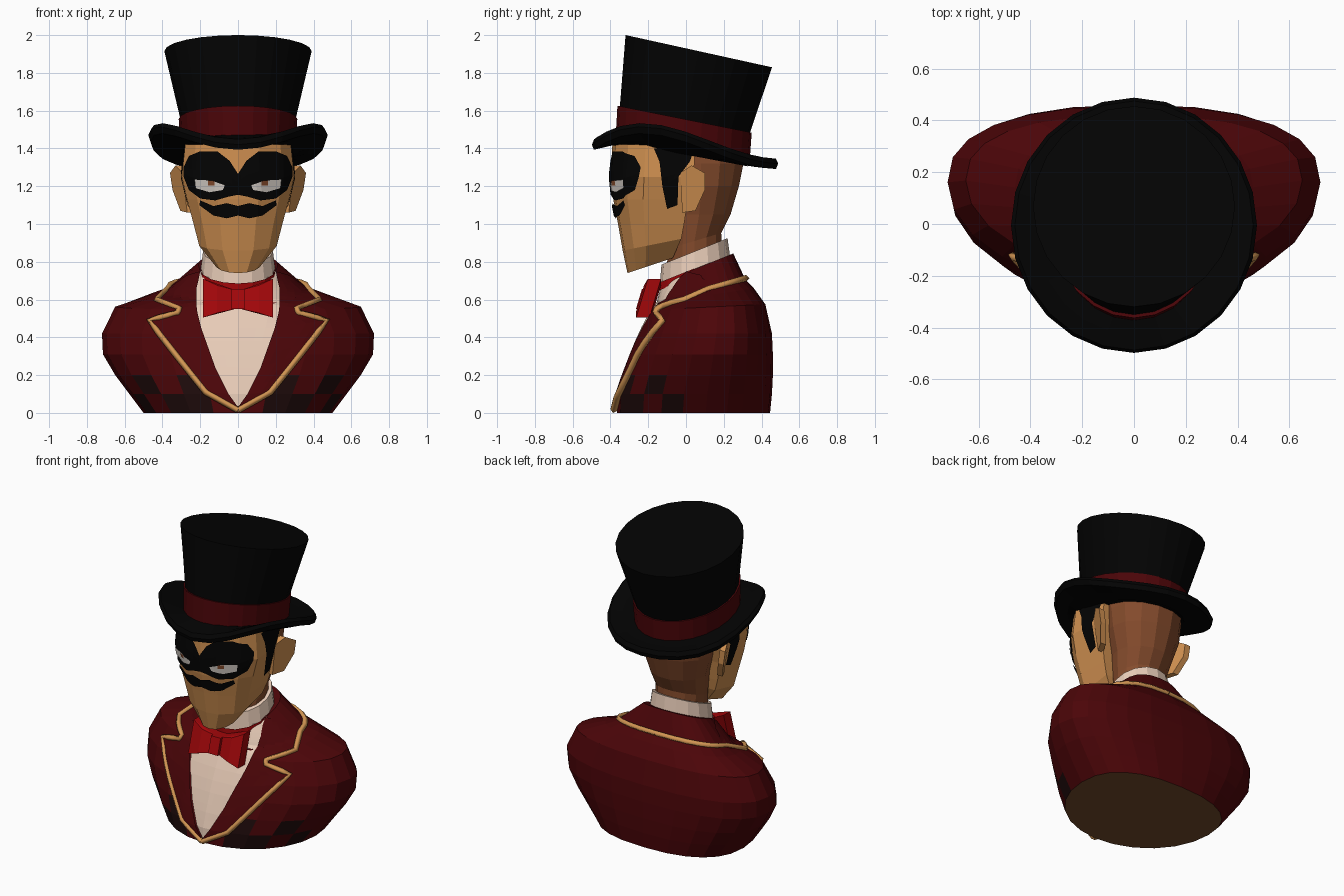
import bpy, bmesh, math
from mathutils import Vector
from mathutils.bvhtree import BVHTree

if "Cube" in bpy.data.objects:
    bpy.data.objects.remove(bpy.data.objects["Cube"])


def material(name, *rgb):
    m = bpy.data.materials.new(name)
    m.use_nodes = True
    m.diffuse_color = (*rgb, 1)
    m.node_tree.nodes["Principled BSDF"].inputs["Base Color"].default_value = (*rgb, 1)
    return m


BLACK = material("hat black", .001, .001, .001)
COAT = material("coat maroon", .07, .0015, .0025)
SHADE = material("coat dark", .012, .003, .003)
RED = material("bow red", .36, .002, .003)
SHIRT = material("shirt cream", .83, .62, .49)
GOLD = material("trim gold", .64, .3, .085)
SKIN = material("face tan", .62, .275, .08)
NAPE = material("neck brown", .23, .07, .025)
BASE = material("base brown", .17, .068, .024)
EYE = material("eye white", .65, .6, .55)


def build(name, bm, mats):
    me = bpy.data.meshes.new(name)
    bm.to_mesh(me)
    bm.free()
    ob = bpy.data.objects.new(name, me)
    bpy.context.collection.objects.link(ob)
    for m in mats:
        me.materials.append(m)
    return ob


def grid(rows, wrap=False, caps=False):
    """Bridge equal rows of points into quads."""
    bm = bmesh.new()
    vs = [[bm.verts.new(p) for p in r] for r in rows]
    n = len(vs[0])
    for a, b in zip(vs, vs[1:]):
        for i in range(n if wrap else n - 1):
            j = (i + 1) % n
            bm.faces.new((a[i], a[j], b[j], b[i]))
    if caps:
        bm.faces.new(vs[0])
        bm.faces.new(vs[-1])
    if wrap:
        bmesh.ops.recalc_face_normals(bm, faces=bm.faces)
    return bm


def oval(n, back=1.0, shift=0.0):
    """Unit outline; back < 1 makes the rear boxier, shift moves the widest point back."""
    out = []
    for i in range(n):
        c, s = math.cos(math.tau * i / n), math.sin(math.tau * i / n)
        p = back if s > 0 else 1
        y = math.copysign(abs(s) ** p, s)
        out.append((math.copysign(abs(c) ** p, c), shift + y * (1 - math.copysign(shift, s))))
    return out


def ring(section, z, half, front, rear, slope=0.0):
    """Outline placed at a height, tilted from front to rear."""
    mid, depth = (front + rear) / 2, (rear - front) / 2
    return [Vector((x * half, mid + y * depth, z + slope * y * depth)) for x, y in section]


def loft(name, section, rings, *mats):
    return build(name, grid([ring(section, *r) for r in rings], True, True), mats)


def hull(name, points, mat):
    bm = bmesh.new()
    for p in points:
        bm.verts.new(p)
    bmesh.ops.convex_hull(bm, input=bm.verts)
    bmesh.ops.recalc_face_normals(bm, faces=bm.faces)
    return build(name, bm, [mat])


def surface(ob):
    me = ob.data
    return BVHTree.FromPolygons([v.co for v in me.vertices], [p.vertices[:] for p in me.polygons])


def resample(path, k):
    pts = [Vector(p) for p in path]
    return [a.lerp(b, i / k) for a, b in zip(pts, pts[1:]) for i in range(k)] + [pts[-1]]


def drop(tree, start, direction, lift):
    """Land a point on a surface and lift it off slightly."""
    hit = tree.ray_cast(start, direction)[0]
    if hit is None:
        hit = tree.find_nearest(start + direction * 2)[0]
    return hit - direction * lift


def patch(name, tree, edge_a, edge_b, lift, mat, side=0, cols=5, k=3):
    """Thin panel between two edges, from the front or from a side."""
    d = Vector((-side, 0, 0)) if side else Vector((0, 1, 0))
    rows = []
    for a, b in zip(resample(edge_a, k), resample(edge_b, k)):
        pts = [a.lerp(b, i / cols) for i in range(cols + 1)]
        rows.append([drop(tree, Vector((2 * side, p.x, p.y)) if side else Vector((p.x, -2, p.y)), d, lift)
                     for p in pts])
    bm = grid(rows)
    for f in bm.faces:
        f.normal_update()
        if f.normal.dot(d) > 0:
            f.normal_flip()
    return build(name, bm, [mat])


def mirror(path, s):
    return [(s * x, z) for x, z in path]


# Coat body, with dark lower patches and a brown underside
body_section = oval(24, .82, .16)
body_rings = [(0, .5, -.365, .445), (.1, .575, -.36, .455), (.2, .65, -.33, .46),
              (.31, .715, -.29, .46), (.42, .72, -.245, .455), (.56, .65, -.18, .42, .05),
              (.62, .46, -.16, .36, .15), (.64, .37, -.15, .315, .28), (.77, .21, -.12, .25, .4)]
coat = loft("coat_body", body_section, body_rings, COAT, SHADE, BASE)
for f in coat.data.polygons:
    c = f.center
    if f.normal.z < -.95:
        f.material_index = 2
    elif c.z < .2 and c.y < .02 and (.18 < abs(c.x) < .36 or .48 < abs(c.x) < .55):
        f.material_index = 1
chest = surface(coat)

# Shirt front, lapels and gold trim
inner = [(.2, .75), (.21, .7), (.22, .66), (.22, .62), (.22, .57), (.215, .53), (.195, .45),
         (.12, .24), (.05, .1), (0, .03)]
outer = [(.27, .73), (.34, .68), (.41, .64), (.43, .6), (.31, .555), (.32, .53), (.47, .49),
         (.33, .31), (.17, .11), (0, .015)]
patch("shirt_front", chest, mirror(inner, -1), inner, .008, SHIRT, cols=8)
collar_line = [p * 1.01 for p in ring(body_section, *body_rings[-2])[:7]][::-1]
for s, side in ((1, "left"), (-1, "right")):
    patch(side + "_lapel", chest, mirror(inner, s), mirror(outer, s), .02, COAT)
    path = [Vector((s * p.x, p.y, p.z)) for p in collar_line]
    path += [drop(chest, Vector((s * p.x, -2, p.y)), Vector((0, 1, 0)), .018)
             for p in resample(outer[3:], 3)]
    cu = bpy.data.curves.new(side + "_trim", "CURVE")
    cu.dimensions = "3D"
    cu.bevel_depth, cu.bevel_resolution = .018, 0
    sp = cu.splines.new("POLY")
    sp.points.add(len(path) - 1)
    for pt, co in zip(sp.points, path):
        pt.co = (*co, 1)
    cu.materials.append(GOLD)
    bpy.context.collection.objects.link(bpy.data.objects.new(side + "_trim", cu))

# Shirt collar, neck and skull
round16 = oval(16)
loft("shirt_collar", round16, [(.74, .2, -.14, .235, .4), (.855, .185, -.13, .22, .4)], SHIRT)
loft("neck_and_skull", oval(14), [
    (.7, .16, -.11, .2, .3), (.91, .165, -.1, .19, .3), (1.05, .19, -.1, .24),
    (1.2, .235, -.12, .285), (1.32, .245, -.15, .31), (1.4, .24, -.2, .3, -.1)], NAPE)

# Bow tie with its neck strap
strap = ring(round16, .722, .204, -.155, .24, .4)[8:] + ring(round16, .722, .204, -.155, .24, .4)[:1]
build("tie_strap", grid([strap, [p + Vector((0, 0, .042)) for p in strap]]), [RED])


def bow_point(x, z, thick):
    return (x, -.2 - (.6 - z) * .3 + thick, z)


for s, side in ((1, "left"), (-1, "right")):
    hull(side + "_bow_wing", [bow_point(s * x, z, t) for x, lo, hi, d in
         ((.015, .55, .65, .025), (.11, .53, .675, .045), (.185, .505, .71, .035))
         for z in (lo, hi) for t in (-d, d)], RED)
hull("bow_knot", [bow_point(x, z, t) for x in (-.035, .035) for z in (.55, .655)
                  for t in (-.05, .03)], RED)

# Face with a tapering jaw
half_face = [(.4, -.93), (.8, -.62), (1, -.2), (.96, 1)]
face_section = [(0, -1)] + half_face + [(-x, y) for x, y in half_face[::-1]]
face = loft("face", face_section, [
    (.78, .115, -.31, -.07, .33), (.89, .205, -.335, -.025, .2), (1.0, .235, -.36, -.01),
    (1.13, .27, -.385, .01), (1.25, .298, -.397, .04), (1.42, .28, -.39, .05)], SKIN)
skin = surface(face)

# Mask, eyes, moustache, sideburns and ears
mask_top = [(0, 1.265), (.045, 1.335), (.11, 1.385), (.2, 1.385), (.26, 1.36), (.288, 1.3)]
mask_low = [(0, 1.155), (.05, 1.145), (.12, 1.125), (.2, 1.135), (.26, 1.18), (.288, 1.25)]
eye_top = [(.07, 1.205), (.14, 1.23), (.23, 1.235)]
eye_low = [(.08, 1.18), (.15, 1.168), (.225, 1.19)]
lip_top = [(0, 1.095), (.06, 1.11), (.13, 1.095), (.2, 1.125)]
lip_low = [(0, 1.045), (.06, 1.03), (.13, 1.045), (.205, 1.1)]
burn_front = [(-.17, 1.4), (-.14, 1.33), (-.125, 1.2), (-.1, 1.08)]
burn_back = [(.045, 1.4), (.02, 1.33), (-.04, 1.25), (-.045, 1.1)]
ear_outline = [(-.03, 1.27), (.03, 1.31), (.1, 1.27), (.1, 1.18), (.05, 1.07), (-.02, 1.06)]
for s, side in ((1, "left"), (-1, "right")):
    patch(side + "_mask", skin, mirror(mask_top, s), mirror(mask_low, s), .012, BLACK)
    patch(side + "_eye", skin, mirror(eye_top, s), mirror(eye_low, s), .018, EYE, cols=2)
    patch(side + "_iris", skin, mirror([(.125, 1.228), (.16, 1.232)], s),
          mirror([(.125, 1.205), (.16, 1.205)], s), .022, NAPE, cols=1)
    patch(side + "_moustache", skin, mirror(lip_top, s), mirror(lip_low, s), .014, BLACK, cols=2)
    patch(side + "_sideburn", skin, burn_front, burn_back, .01, BLACK, side=s, cols=3)
    hull(side + "_ear", [(s * (.26 + .5 * y + .15 * (z - 1.07) + t), y, z)
                         for y, z in ear_outline for t in (-.02, .02)], SKIN)

# Top hat: crown, band and curled brim
round24 = oval(24)
loft("hat_crown", round24, [(1.37, .29, -.355, .325, -.19), (1.555, .305, -.35, .34, -.2),
                            (1.915, .39, -.32, .455, -.22)], BLACK)
loft("hat_band", round24, [(1.4, .304, -.372, .337, -.19), (1.555, .314, -.363, .348, -.2)], COAT)
brim_rows = []
for t, h in ((0, .015), (.5, .02), (.92, .03), (1, .005), (.93, -.025), (.5, -.03), (0, -.03), (0, .015)):
    row = []
    for x, y in round24:
        inside = Vector((.29 * x, -.015 + .34 * y, 1.4 - .06 * y))
        rim = Vector((.475 * x, -.005 + .493 * y, 1.365 - .05 * y + (.1 - .12 * y) * x * x))
        row.append(inside.lerp(rim, t) + Vector((0, 0, h)))
    brim_rows.append(row)
brim = grid(brim_rows, True)
bmesh.ops.remove_doubles(brim, verts=brim.verts, dist=.0001)
bmesh.ops.recalc_face_normals(brim, faces=brim.faces)
build("hat_brim", brim, [BLACK])
